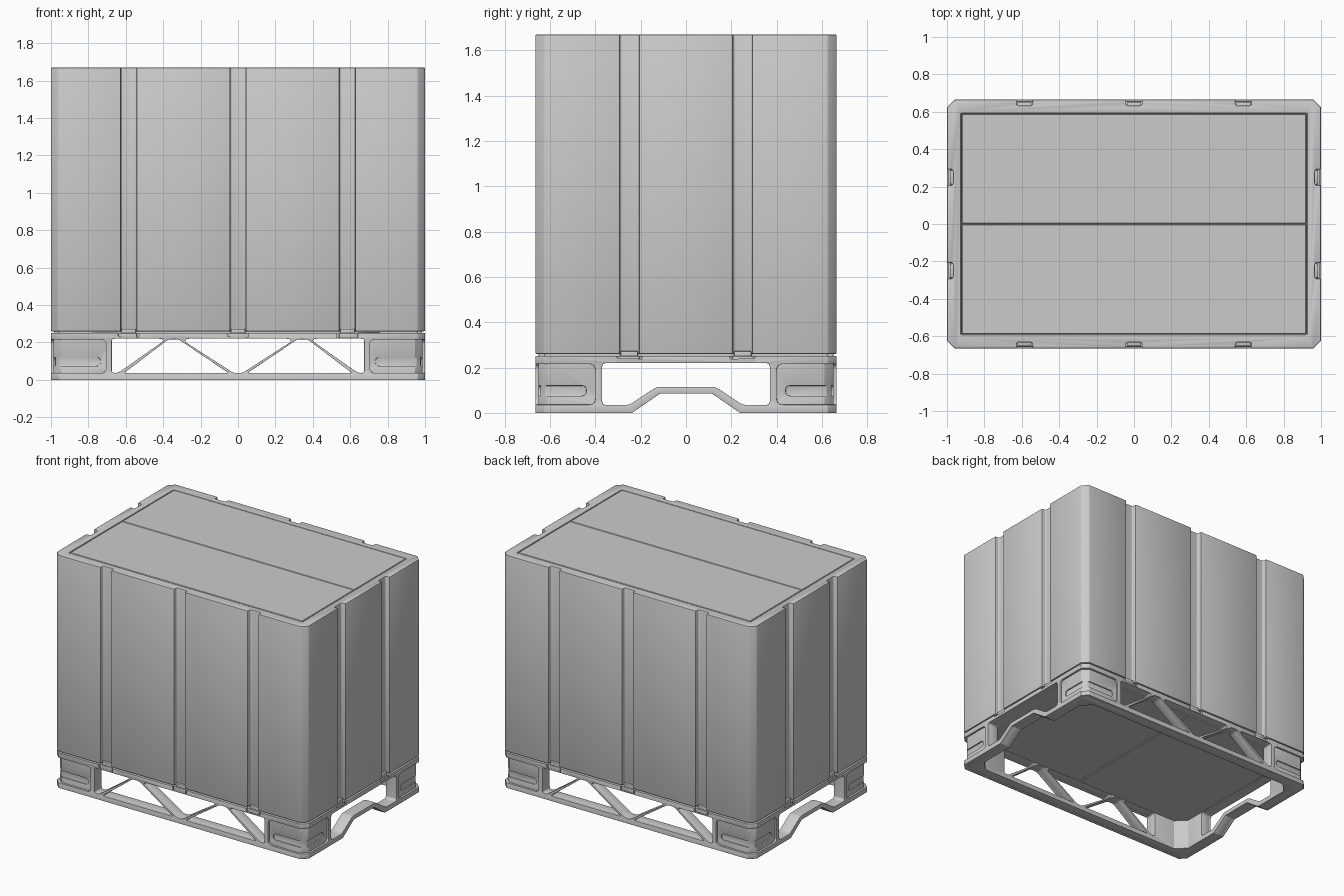
import bpy, bmesh, math
from mathutils import Vector

if "Cube" in bpy.data.objects:
    bpy.data.objects.remove(bpy.data.objects["Cube"])

W, D, TOP = 1.0, 0.665, 1.67          # half width, half depth, height
FRONT_X = (-0.585, 0.0, 0.585)        # groove centres on the long sides
SIDE_Y = (-0.25, 0.25)                # groove centres on the short sides


def rounded(pts, r, n=6):
    """Round every corner of a polygon."""
    out = []
    pts = [Vector(p) for p in pts]
    for i, p in enumerate(pts):
        a, b = pts[i - 1] - p, pts[(i + 1) % len(pts)] - p
        a = p + a.normalized() * min(r, a.length * 0.45)
        b = p + b.normalized() * min(r, b.length * 0.45)
        for k in range(n + 1):
            t = k / n
            out.append(a * (1 - t) ** 2 + p * 2 * t * (1 - t) + b * t * t)
    return out


def rect(a0, a1, b0, b1):
    return [(a0, b0), (a1, b0), (a1, b1), (a0, b1)]


def octagon(inset, c):
    w, d = W - inset, D - inset
    return [(-w + c, -d), (w - c, -d), (w, -d + c), (w, d - c),
            (w - c, d), (-w + c, d), (-w, d - c), (-w, -d + c)]


def prism(name, pts, axis, lo, hi):
    """Extrude a 2D outline along an axis."""
    place = {'X': lambda p, h: (h, p[0], p[1]),
             'Y': lambda p, h: (p[0], h, p[1]),
             'Z': lambda p, h: (p[0], p[1], h)}[axis]
    bm = bmesh.new()
    a = [bm.verts.new(place(p, lo)) for p in pts]
    b = [bm.verts.new(place(p, hi)) for p in pts]
    bm.faces.new(a)
    bm.faces.new(b[::-1])
    for i in range(len(pts)):
        j = (i + 1) % len(pts)
        bm.faces.new((a[i], b[i], b[j], a[j]))
    bmesh.ops.recalc_face_normals(bm, faces=bm.faces)
    me = bpy.data.meshes.new(name)
    bm.to_mesh(me)
    bm.free()
    ob = bpy.data.objects.new(name, me)
    bpy.context.collection.objects.link(ob)
    return ob


def activate(ob):
    bpy.ops.object.select_all(action='DESELECT')
    ob.select_set(True)
    bpy.context.view_layer.objects.active = ob


def cut(ob, cutters):
    activate(ob)
    for c in cutters:
        m = ob.modifiers.new("cut", 'BOOLEAN')
        m.operation, m.solver, m.object = 'DIFFERENCE', 'EXACT', c
        bpy.ops.object.modifier_apply(modifier=m.name)
        bpy.data.objects.remove(c)


def finish(ob, width, seg=2):
    activate(ob)
    m = ob.modifiers.new("bevel", 'BEVEL')
    m.width, m.segments, m.limit_method = width, seg, 'ANGLE'
    m.angle_limit = math.radians(40)
    bpy.ops.object.modifier_apply(modifier=m.name)
    bpy.ops.object.shade_smooth_by_angle(angle=math.radians(30))


def mirrored(pts):
    return [(-p[0], p[1]) for p in pts]


def window_cutters():
    """Truss openings, end openings and the arch under the end rails."""
    outer = [(-0.675, 0.22), (-0.405, 0.22), (-0.40, 0.207), (-0.64, 0.038), (-0.675, 0.038)]
    under = [(-0.61, 0.036), (-0.05, 0.036), (-0.318, 0.217), (-0.372, 0.217)]
    centre = [(-0.275, 0.22), (-0.285, 0.205), (-0.022, 0.036), (0.022, 0.036), (0.285, 0.205), (0.275, 0.22)]
    res = [prism("c", rounded(p, 0.014), 'Y', -1, 1)
           for p in (outer, mirrored(outer), under, mirrored(under), centre)]
    end = [(-0.37, 0.22), (-0.37, 0.035), (-0.25, 0.035), (-0.13, 0.115),
           (0.13, 0.115), (0.25, 0.035), (0.37, 0.035), (0.37, 0.22)]
    arch = [(-0.238, -0.1), (-0.238, 0), (-0.115, 0.085), (0.115, 0.085), (0.238, 0), (0.238, -0.1)]
    res.append(prism("c", rounded(end, 0.02), 'X', -2, 2))
    res.append(prism("c", arch, 'X', -2, 2))
    return res


def corner_cutters(x0, y0, z0, z1, r, depth):
    """Rounded recesses wrapping each of the four corners."""
    res = []
    for s in (-1, 1):
        for t in (-1, 1):
            px = rounded(rect(*sorted((s * x0, s * 1.2)), z0, z1), r)
            py = rounded(rect(*sorted((t * y0, t * 0.9)), z0, z1), r)
            res.append(prism("c", px, 'Y', *sorted((t * (D - depth), t * 0.8))))
            res.append(prism("c", py, 'X', *sorted((s * (W - depth), s * 1.1))))
    return res


def strap_boxes(name, half, inner, outer, z0, z1, r=0.0):
    """One block at every groove position, depths measured from the wall."""
    res = []
    for s in (-1, 1):
        for c in FRONT_X:
            p = rect(c - half, c + half, *sorted((s * (D - inner), s * (D - outer))))
            res.append(prism(name, rounded(p, r) if r else p, 'Z', z0, z1))
        for c in SIDE_Y:
            p = rect(*sorted((s * (W - inner), s * (W - outer))), c - half, c + half)
            res.append(prism(name, rounded(p, r) if r else p, 'Z', z0, z1))
    return res


# Container body with strap grooves and a pocket for the lids
body = prism("container_body", octagon(0, 0.04), 'Z', 0.26, TOP)
cut(body, strap_boxes("c", 0.042, 0.032, -0.05, 0.1, 2.0, 0.012))
cut(body, [prism("c", rect(-0.925, 0.925, -0.592, 0.592), 'Z', TOP - 0.02, 2)])
finish(body, 0.006)

# Two lid flaps
for s, side in ((-1, "front"), (1, "back")):
    lid = prism(side + "_lid", rect(-0.921, 0.921, *sorted((s * 0.002, s * 0.588))), 'Z', TOP - 0.03, TOP - 0.001)
    finish(lid, 0.003, 1)

# Two floor panels
for s, side in ((-1, "left"), (1, "right")):
    floor = prism(side + "_floor", rect(*sorted((s * 0.003, s * 0.96)), -0.625, 0.625), 'Z', 0.222, 0.265)
    finish(floor, 0.003, 1)

# Inner pallet frame with pill recesses on the corner posts
core = prism("pallet_frame", octagon(0.014, 0.04), 'Z', 0.001, 0.248)
cut(core, [prism("c", octagon(0.085, 0.07), 'Z', -1, 1)])
cut(core, window_cutters())
cut(core, corner_cutters(0.735, 0.44, 0.075, 0.12, 0.022, 0.023))
finish(core, 0.003)

# Outer pallet skin with post openings and strap gaps
skin = prism("pallet_skin", octagon(0, 0.04), 'Z', 0, 0.252)
cut(skin, [prism("c", octagon(0.02, 0.04), 'Z', -1, 1)])
cut(skin, window_cutters())
cut(skin, corner_cutters(0.705, 0.40, 0.036, 0.216, 0.03, 0.05))
cut(skin, strap_boxes("c", 0.055, 0.05, -0.05, 0.223, 0.5))
finish(skin, 0.004)

# Strap clips at the foot of each groove
for clip in strap_boxes("strap_clip", 0.044, 0.06, 0.008, 0.222, 0.25):
    finish(clip, 0.004)
for clip in strap_boxes("strap_clip_top", 0.038, 0.06, 0.015, 0.245, 0.273):
    finish(clip, 0.004)
